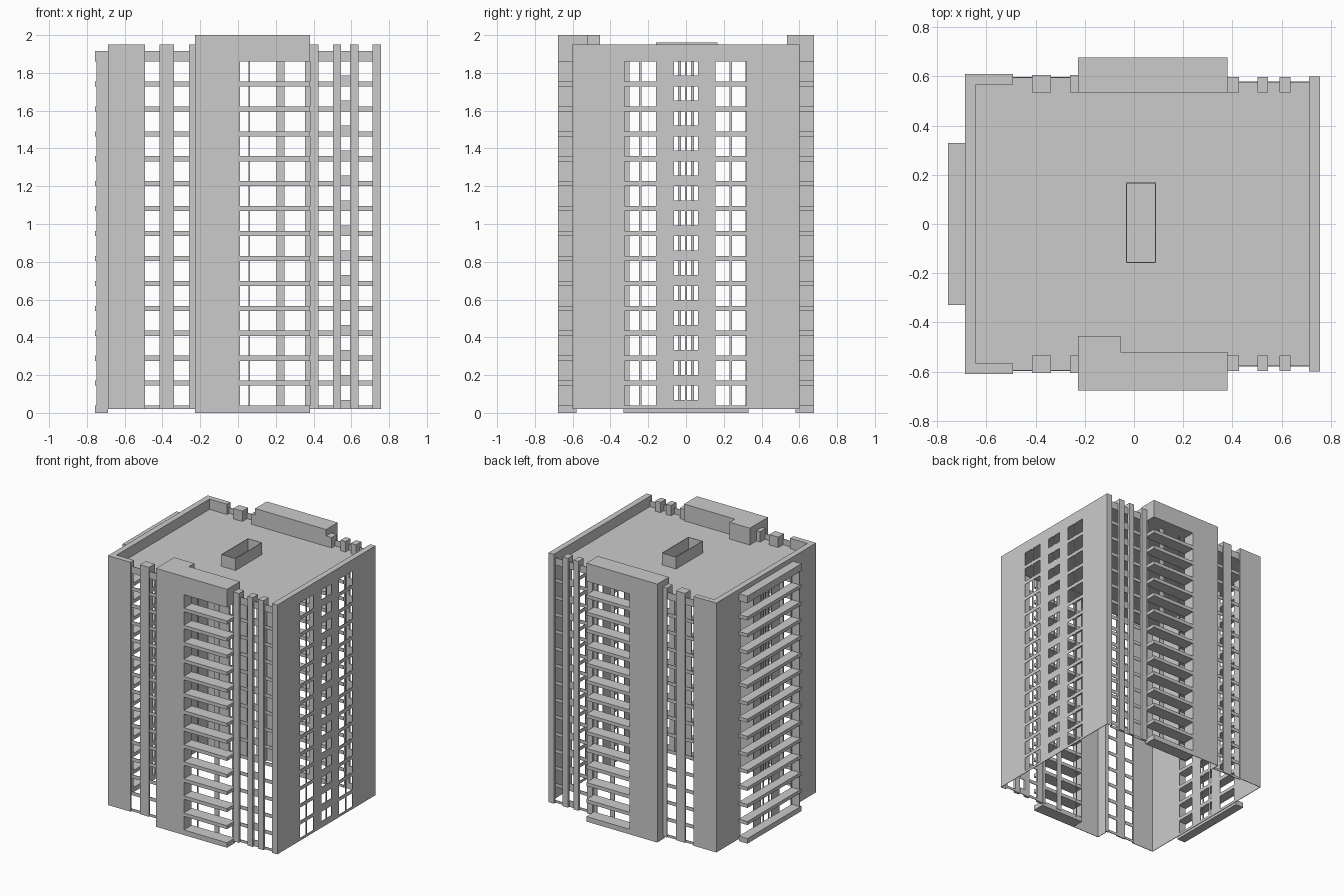
import bpy, bmesh

FLOORS, PITCH, HEAD = 14, 0.132, 1.86   # storeys, storey height, top window head
TALL, SHORT = 0.105, 0.075              # window heights
T = 0.004                               # thickness of the shell walls
ROOF = 1.87


def make(name, boxes):
    """One object from a list of (x0, x1, y0, y1, z0, z1) boxes."""
    bm = bmesh.new()
    for x0, x1, y0, y1, z0, z1 in boxes:
        y0, y1 = min(y0, y1), max(y0, y1)
        r = bmesh.ops.create_cube(bm, size=1)
        for v in r["verts"]:
            v.co = (x1 if v.co.x > 0 else x0,
                    y1 if v.co.y > 0 else y0,
                    z1 if v.co.z > 0 else z0)
    me = bpy.data.meshes.new(name)
    bm.to_mesh(me)
    bm.free()
    ob = bpy.data.objects.new(name, me)
    bpy.context.collection.objects.link(ob)
    return ob


def bands(h, base, top):
    """z ranges of the solid bands above, between and below the windows."""
    out = [(HEAD, top)]
    for i in range(FLOORS):
        head = HEAD - i * PITCH
        low = head - PITCH if i < FLOORS - 1 else base
        out.append((low, head - h))
    return out


def side_wall(name, x0, x1, y0, y1, openings, mullions):
    """Thin wall facing x: full-height piers with banded window columns."""
    boxes, start = [], y0
    for a, b, h in openings:
        boxes.append((x0, x1, start, a, 0.02, 1.95))
        boxes += [(x0, x1, a, b, l, t) for l, t in bands(h, 0.02, 1.95)]
        start = b
    boxes.append((x0, x1, start, y1, 0.02, 1.95))
    boxes += [(x0, x1, m - w / 2, m + w / 2, 0.03, 1.9) for m, w in mullions]
    make(name, boxes)


# Side walls with thick parapets above the roof
side_wall("right_wall", 0.757 - T, 0.757, -0.6, 0.6,
          [(-0.325, -0.16, TALL), (-0.063, 0.063, SHORT), (0.155, 0.32, TALL)],
          [(-0.243, 0.013), (0, 0.012), (0.238, 0.013)])
side_wall("left_wall", -0.687, -0.687 + T, -0.61, 0.61,
          [(-0.3, -0.16, TALL), (-0.063, 0.063, TALL), (0.155, 0.315, TALL)],
          [(-0.035, 0.015), (0.035, 0.015)])
make("right_parapet", [(0.712, 0.757 - T, -0.6, 0.6, ROOF, 1.95)])
make("left_parapet", [(-0.687 + T, -0.642, -0.61, 0.61, ROOF, 1.95)])

# Left balconies with end fin
make("left_balconies",
     [(-0.757, -0.687, -0.33, 0.33, l, t) for l, t in bands(TALL, 0, 1.915)])
make("left_balcony_fin", [(-0.75, -0.687, -0.325, -0.315, 0.02, 1.9)])

# Front and back facades, mirrored in y
for side, s in (("front", -1), ("back", 1)):
    # Corner returns of the side walls
    make(side + "_corner_walls",
         [(-0.687, -0.493, s * (0.61 - T), s * 0.61, 0.02, 1.95),
          (-0.493 - T, -0.493, s * 0.597, s * 0.61, 0.02, 1.95),
          (0.712, 0.757, s * (0.6 - T), s * 0.6, 0.02, 1.95),
          (0.712, 0.712 + T, s * 0.58, s * 0.6, 0.02, 1.95),
          (-0.642, -0.493, s * 0.568, s * (0.61 - T), ROOF, 1.95)])
    # Narrow piers, deeper where they rise above the roof
    piers = []
    for a, b, y, y0 in ((-0.415, -0.338, 0.605, 0.595), (-0.26, -0.228, 0.605, 0.595),
                        (0.38, 0.427, 0.598, 0.578), (0.502, 0.545, 0.598, 0.578),
                        (0.592, 0.637, 0.598, 0.578)):
        piers += [(a, b, s * y0, s * y, 0.02, ROOF), (a, b, s * 0.535, s * y, ROOF, 1.95)]
    make(side + "_piers", piers)
    # Thin spandrel strips between the piers
    strips = []
    for a, b, y, h in ((-0.493, -0.415, 0.597, TALL), (-0.338, -0.26, 0.597, TALL),
                       (0.427, 0.502, 0.58, TALL), (0.545, 0.592, 0.58, SHORT),
                       (0.637, 0.712, 0.58, TALL)):
        strips += [(a, b, s * (y - T), s * y, l, t) for l, t in bands(h, 0.02, 1.915)]
    make(side + "_spandrels", strips)
    # Projecting bay: hollow wall and crown
    make(side + "_bay_wall",
         [(-0.228, 0.01, s * (0.677 - T), s * 0.677, 0, HEAD),
          (-0.228, -0.228 + T, s * 0.59, s * 0.677, 0, HEAD),
          (0.01 - T, 0.01, s * 0.58, s * 0.677, 0, HEAD)])
    inner = 0.52 if s < 0 else 0.535
    crown = [(-0.228, 0.38, s * inner, s * 0.677, HEAD, 2.0)]
    if s < 0:
        crown.append((-0.228, -0.055, -inner, -0.455, HEAD, 2.0))
    make(side + "_bay_crown", crown)
    # Bay balconies and the window posts behind them
    make(side + "_balconies",
         [(0.01, 0.38, s * 0.58, s * 0.677, l, t) for l, t in bands(TALL, 0, HEAD)[1:]])
    make(side + "_balcony_posts",
         [(a, b, s * (0.58 - T), s * 0.58, 0.02, HEAD)
          for a, b in ((0.055, 0.063), (0.205, 0.245), (0.355, 0.38))])

# Roof and open roof hatch
make("roof_slab", [(-0.68, 0.75, -0.577, 0.577, 1.862, ROOF),
                   (-0.68, -0.228, -0.595, -0.577, 1.862, ROOF),
                   (-0.68, -0.228, 0.577, 0.595, 1.862, ROOF)])
make("roof_hatch", [(-0.033, -0.033 + T, -0.158, 0.168, ROOF, 1.962),
                    (0.09 - T, 0.09, -0.158, 0.168, ROOF, 1.962),
                    (-0.033, 0.09, -0.158, -0.158 + T, ROOF, 1.962),
                    (-0.033, 0.09, 0.168 - T, 0.168, ROOF, 1.962)])
